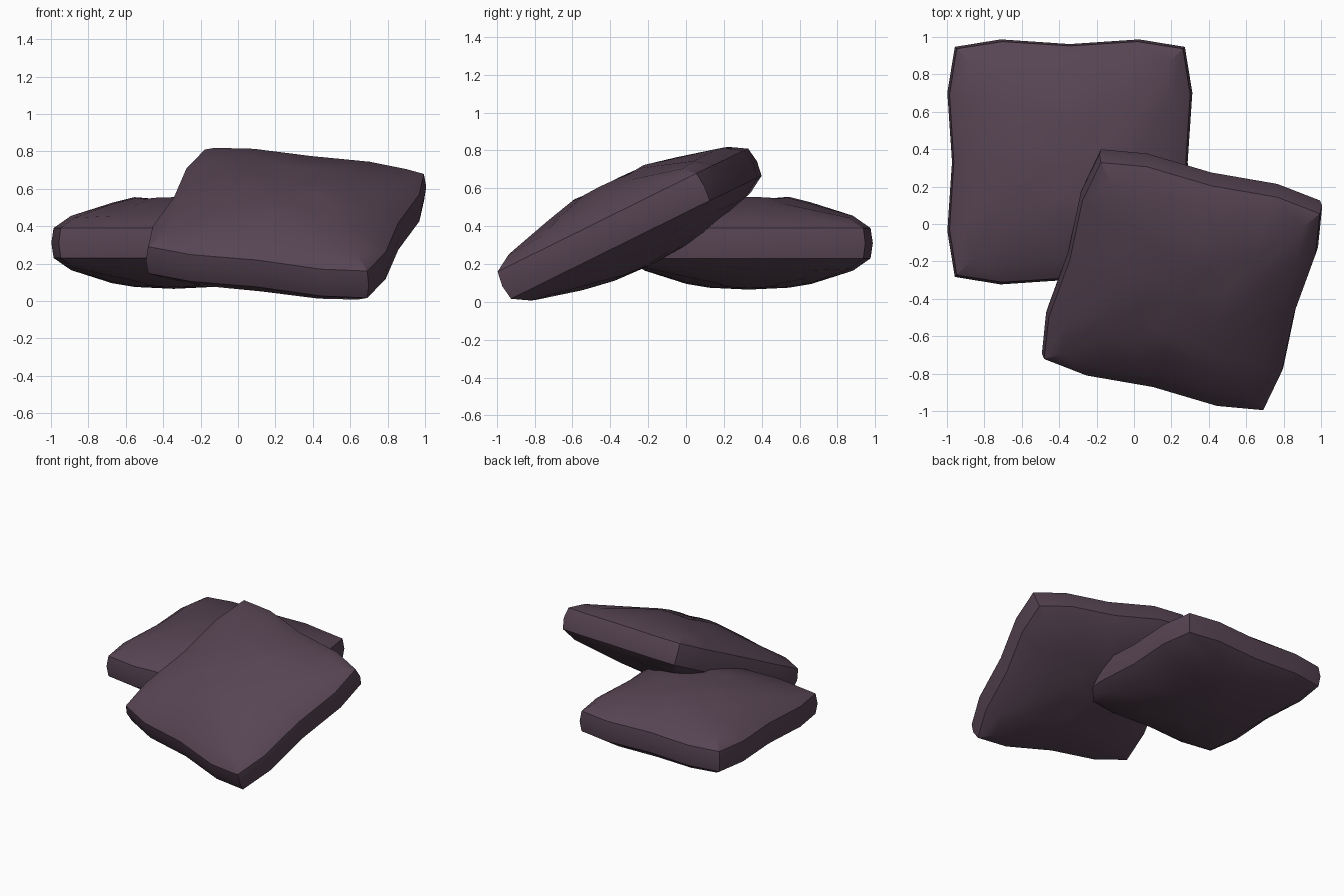
import bpy, bmesh
from mathutils import Vector, Matrix

if "Cube" in bpy.data.objects:
    bpy.data.objects.remove(bpy.data.objects["Cube"])

fabric = bpy.data.materials.new("dusky plum fabric")
fabric.diffuse_color = (0.095, 0.058, 0.086, 1)
fabric.use_nodes = True
fabric.node_tree.nodes["Principled BSDF"].inputs["Base Color"].default_value = fabric.diffuse_color


def ring(bm, corner, quarter, middle, along, z_corner, z_mid):
    """Square ring of 16 points with bulging or pinched sides."""
    side = [(-corner, corner, z_corner), (-along, quarter, (z_corner + 2 * z_mid) / 3),
            (0, middle, z_mid), (along, quarter, (z_corner + 2 * z_mid) / 3)]
    out = []
    for k in range(4):
        for x, y, z in side:
            for _ in range(k):
                x, y = y, -x
            out.append(bm.verts.new((x, y, z)))
    return out


def pillow(name, matrix):
    bm = bmesh.new()
    # rings from the underside, over the rim, to the top
    rings = [ring(bm, *r) for r in (
        (0.16, 0.20, 0.21, 0.10, -0.225, -0.235),
        (0.31, 0.34, 0.33, 0.20, -0.185, -0.215),
        (0.53, 0.55, 0.53, 0.32, -0.135, -0.15),
        (0.605, 0.643, 0.62, 0.36, -0.08, -0.08),
        (0.615, 0.655, 0.63, 0.37, 0, 0),
        (0.605, 0.643, 0.62, 0.36, 0.08, 0.08),
        (0.53, 0.55, 0.53, 0.32, 0.135, 0.15),
        (0.31, 0.34, 0.33, 0.20, 0.185, 0.215),
        (0.16, 0.20, 0.21, 0.10, 0.235, 0.245))]
    for a, b in zip(rings, rings[1:]):
        for i in range(16):
            j = (i + 1) % 16
            bm.faces.new((a[i], a[j], b[j], b[i]))
    # centre fans: slight dimple on top
    for r, z in ((rings[0], -0.245), (rings[-1], 0.228)):
        c = bm.verts.new((0, 0, z))
        for i in range(16):
            bm.faces.new((r[i], r[(i + 1) % 16], c))
    bmesh.ops.recalc_face_normals(bm, faces=bm.faces)
    me = bpy.data.meshes.new(name)
    bm.to_mesh(me)
    bm.free()
    me.materials.append(fabric)
    ob = bpy.data.objects.new(name, me)
    bpy.context.collection.objects.link(ob)
    ob.matrix_world = matrix
    bpy.context.view_layer.objects.active = ob
    ob.select_set(True)
    bpy.ops.object.shade_smooth_by_angle(angle=0.52)
    ob.select_set(False)


# flat pillow behind
pillow("flat_pillow", Matrix.Translation((-0.343, 0.332, 0.31)))

# pillow leaning on it
u = Vector((0.968, -0.226, -0.108)).normalized()
n = u.cross(Vector((0.24, 0.87, 0.43))).normalized()
v = n.cross(u)
rot = Matrix((u, v, n)).transposed().to_4x4()
pillow("leaning_pillow", Matrix.Translation((0.257, -0.298, 0.413)) @ rot)
